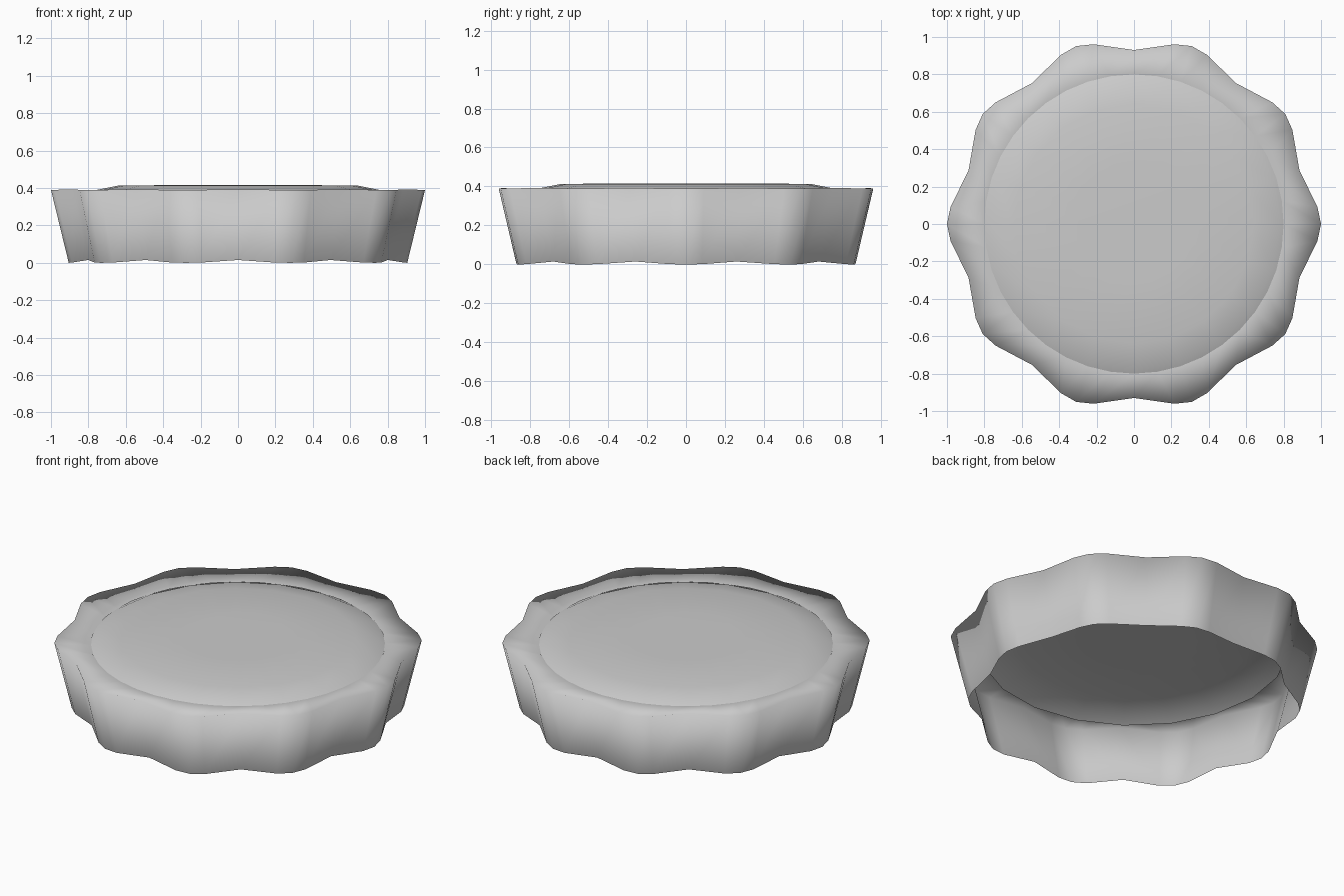
import bpy, bmesh
from math import sin, cos, radians

if "Cube" in bpy.data.objects:
    bpy.data.objects.remove(bpy.data.objects["Cube"])


def lobe_ring(scale, z_tip, z_valley):
    # ten lobes, each: tip, shoulder, valley, shoulder
    pts = []
    for i in range(10):
        for a, r, f in ((0, 1.0, 0), (5.3, 0.985, 0.1), (18, 0.93, 1), (30.7, 0.985, 0.1)):
            t = radians(36 * i + a)
            z = z_tip + (z_valley - z_tip) * f
            pts.append((r * scale * cos(t), r * scale * sin(t), z))
    return pts


def circle_ring(r, z, n):
    return [(r * cos(radians(360 * i / n)), r * sin(radians(360 * i / n)), z) for i in range(n)]


def loft(name, rings, cap=False):
    bm = bmesh.new()
    loops = [[bm.verts.new(p) for p in ring] for ring in rings]
    for a, b in zip(loops, loops[1:]):
        n = len(a)
        for i in range(n):
            j = (i + 1) % n
            bm.faces.new((a[i], a[j], b[j], b[i]))
    if cap:
        bm.faces.new(loops[-1])
    for f in bm.faces:
        f.smooth = True
    mesh = bpy.data.meshes.new(name)
    bm.to_mesh(mesh)
    bm.free()
    ob = bpy.data.objects.new(name, mesh)
    bpy.context.collection.objects.link(ob)
    return ob


# fluted, flared wall with open bottom, folding inward to a narrow shoulder
loft("fluted_rim", [lobe_ring(0.905, 0.0, 0.015),
                    lobe_ring(1.0, 0.39, 0.392),
                    circle_ring(0.80, 0.375, 40)])

# shallow domed lid sitting in the rim, its edge dipping below the shoulder
loft("domed_lid", [circle_ring(0.84, 0.355, 20),
                   circle_ring(0.78, 0.385, 20),
                   circle_ring(0.64, 0.413, 20),
                   circle_ring(0.30, 0.416, 20)], cap=True)
